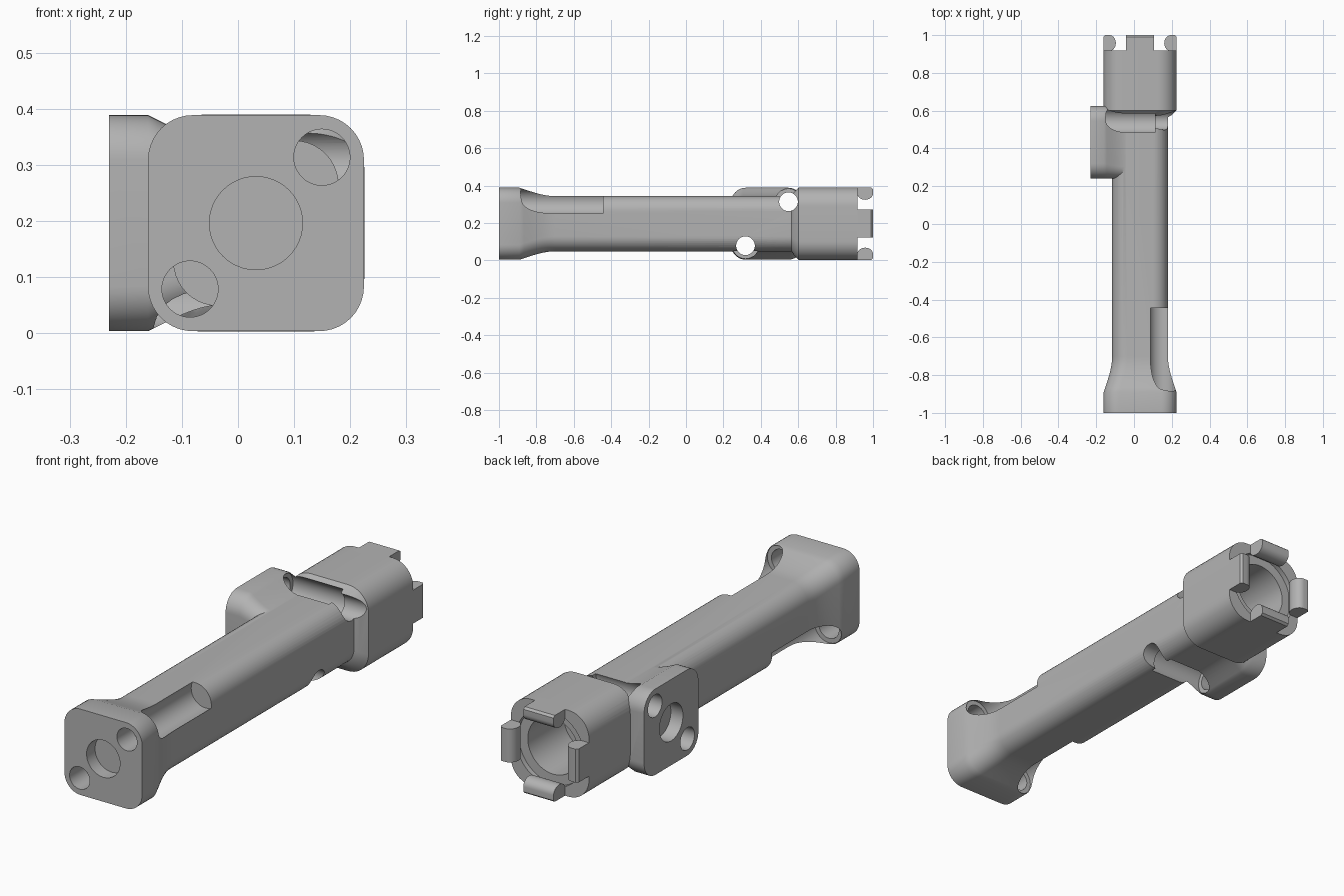
import bpy, bmesh, math
from mathutils import Vector, Matrix

cube = bpy.data.objects.get("Cube")
if cube:
    bpy.data.objects.remove(cube, do_unlink=True)

CX, CZ = 0.032, 0.196      # main axis
SIDE_Y = 0.433             # side mount centre
HOLE = 0.1175              # screw offset from a flange centre

grey = bpy.data.materials.new("plain grey")
grey.use_nodes = True
colour = (0.45, 0.45, 0.45, 1)
grey.diffuse_color = colour
grey.node_tree.nodes["Principled BSDF"].inputs["Base Color"].default_value = colour


def along_y(u, v, t):
    return Vector((CX + u, t, CZ + v))


def along_x(u, v, t):
    return Vector((t, SIDE_Y + u, CZ + v))


def loft(name, rings, place):
    """Skin a list of closed rings of (u, v, t) points and cap both ends."""
    bm = bmesh.new()
    loops = [[bm.verts.new(place(*p)) for p in ring] for ring in rings]
    n = len(loops[0])
    for a, b in zip(loops, loops[1:]):
        for i in range(n):
            j = (i + 1) % n
            bm.faces.new((a[i], a[j], b[j], b[i]))
    bm.faces.new(loops[0])
    bm.faces.new(loops[-1])
    bmesh.ops.recalc_face_normals(bm, faces=bm.faces)
    mesh = bpy.data.meshes.new(name)
    bm.to_mesh(mesh)
    bm.free()
    mesh.materials.append(grey)
    obj = bpy.data.objects.new(name, mesh)
    bpy.context.collection.objects.link(obj)
    return obj


def rounded(t, hu, hv, r, seg=10):
    """Rounded rectangle ring."""
    pts = []
    for k, (su, sv) in enumerate(((1, 1), (-1, 1), (-1, -1), (1, -1))):
        for i in range(seg + 1):
            a = math.pi / 2 * (k + i / seg)
            pts.append((su * (hu - r) + r * math.cos(a),
                        sv * (hv - r) + r * math.sin(a), t))
    return pts


def cylinder(name, place, u, v, r, t0, t1, seg=48):
    ring = [(u + r * math.cos(2 * math.pi * i / seg),
             v + r * math.sin(2 * math.pi * i / seg)) for i in range(seg)]
    return loft(name, [[(*p, t) for p in ring] for t in (t0, t1)], place)


def combine(target, other, operation):
    mod = target.modifiers.new(operation.lower(), "BOOLEAN")
    mod.operation, mod.solver, mod.object = operation, "EXACT", other
    bpy.context.view_layer.objects.active = target
    bpy.ops.object.modifier_apply(modifier=mod.name)
    bpy.data.objects.remove(other, do_unlink=True)


def flare(start, end, big, small, steps=8):
    """Smooth easing between two half-sizes."""
    for i in range(1, steps + 1):
        f = i / steps
        s = (1 - f) ** 2 * (1 + 0.6 * f)
        yield start + (end - start) * f, small + (big - small) * s


# Shaft with front flange and rear head in one loft
sections = [(-1, 0.1925, 0.08), (-0.89, 0.1925, 0.08)]
sections += [(t, h, 0.08) for t, h in flare(-0.89, -0.70, 0.1925, 0.1475)]
sections += [(0.565, 0.1475, 0.08), (0.575, 0.165, 0.085),
             (0.602, 0.1935, 0.1), (0.918, 0.1935, 0.1)]
body = loft("tool_body", [rounded(t, h, h, r) for t, h, r in sections], along_y)

# Side mount, flaring into the shaft in height only
rings = [rounded(t, 0.1925, 0.1925, 0.08) for t in (-0.23, -0.16)]
rings += [rounded(t, 0.1925, h, 0.08 * h / 0.1925)
          for t, h in flare(-0.16, -0.03, 0.1925, 0.146)]
combine(body, loft("side_mount", rings, along_x), "UNION")

# Screw holes and their clearance pockets in opposite corners
for s in (1, -1):
    p = s * HOLE
    combine(body, cylinder("front_pocket", along_y, p, p, 0.07, -0.89, -0.445), "DIFFERENCE")
    combine(body, cylinder("front_screw", along_y, p, p, 0.05, -1.1, -0.8), "DIFFERENCE")
    q = s * 0.115
    combine(body, cylinder("side_pocket", along_x, q, p, 0.07, -0.16, 0.11), "DIFFERENCE")
    combine(body, cylinder("side_screw", along_x, q, p, 0.05, -0.4, 0.4), "DIFFERENCE")

# Locating recesses and rear socket
combine(body, cylinder("front_recess", along_y, 0, 0, 0.083, -1.1, -0.94), "DIFFERENCE")
combine(body, cylinder("side_recess", along_x, 0, 0, 0.083, -0.4, -0.17), "DIFFERENCE")
combine(body, cylinder("rear_socket", along_y, 0, 0, 0.126, 0.64, 1.1, 64), "DIFFERENCE")
combine(body, cylinder("socket_step", along_y, 0, 0, 0.17, 0.895, 1.1, 64), "DIFFERENCE")

# Four rear lugs with rounded inner sides
profile = [(0.1935, 0.88), (0.1935, 0.99), (0.185, 1.0)]
for i in range(13):
    a = math.pi * i / 12
    profile.append((0.162 - 0.034 * math.sin(a), 0.958 + 0.042 * math.cos(a)))
profile.append((0.162, 0.88))
lugs = []
for k, side in enumerate(("top", "right", "bottom", "left")):
    turn = Matrix.Rotation(k * math.pi / 2, 3, "Y")

    def place(w, r, t, turn=turn):
        return Vector((CX, 0, CZ)) + turn @ Vector((w, t, r))

    rings = [[(w, r, t) for r, t in profile] for w in (-0.075, 0.075)]
    lugs.append(loft(side + "_lug", rings, place))

# Smooth shading with crisp edges
for obj in [body] + lugs:
    bpy.ops.object.select_all(action="DESELECT")
    obj.select_set(True)
    bpy.context.view_layer.objects.active = obj
    bpy.ops.object.shade_smooth_by_angle(angle=math.radians(28))
